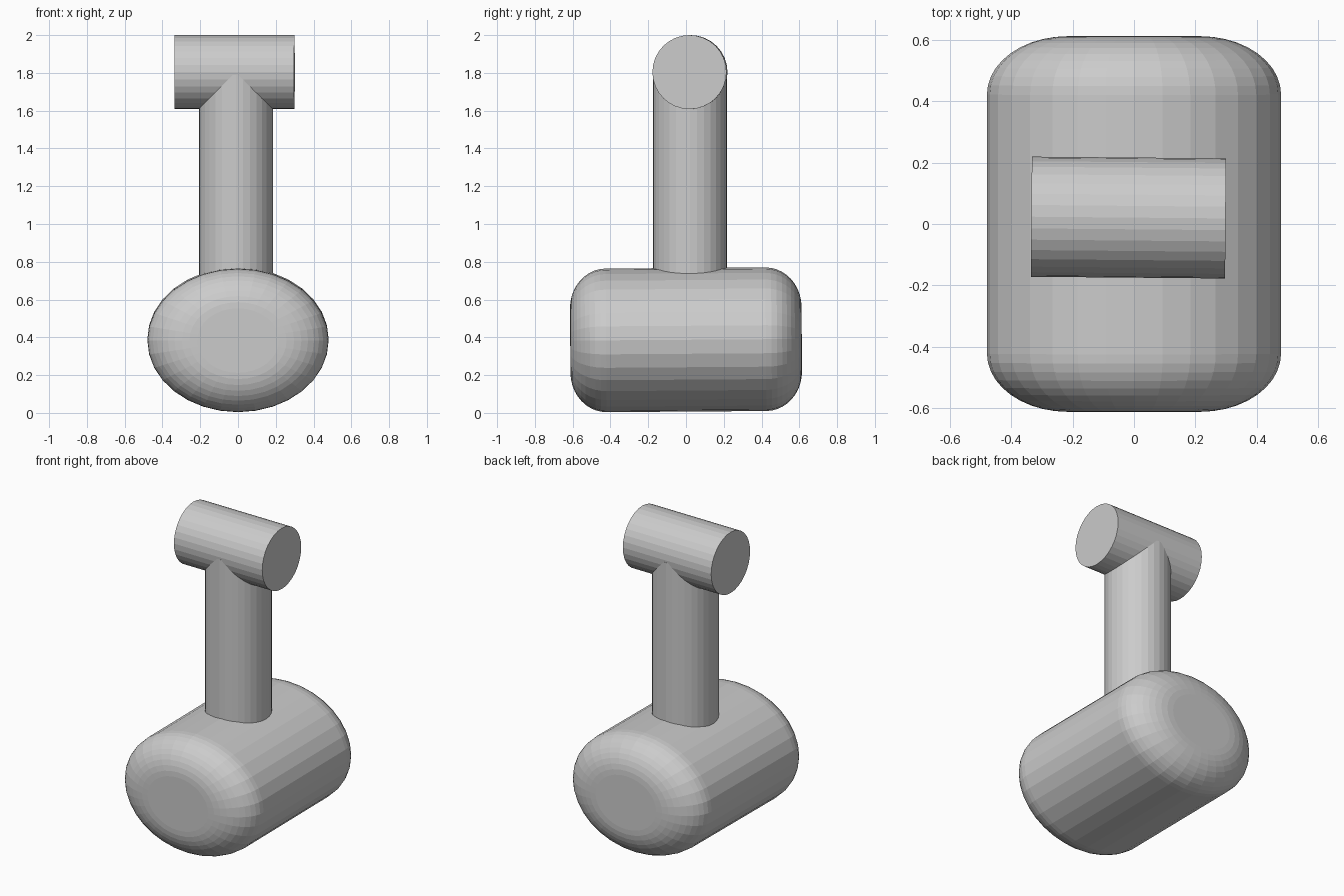
import bpy, bmesh
from math import sin, cos, pi, radians
from mathutils import Matrix

cube = bpy.data.objects.get("Cube")
if cube:
    bpy.data.objects.remove(cube, do_unlink=True)

grey = bpy.data.materials.new("plain grey")
grey.use_nodes = True
colour = (0.6, 0.6, 0.6, 1)
grey.diffuse_color = colour
grey.node_tree.nodes["Principled BSDF"].inputs["Base Color"].default_value = colour

SIDES = 32


def lathe(name, profile, location, rotation, scale=(1, 1, 1)):
    """Flat-faced solid of (radius, height) rings around its own z axis."""
    bm = bmesh.new()
    rings = [[bm.verts.new((r * cos(2 * pi * i / SIDES), r * sin(2 * pi * i / SIDES), h))
              for i in range(SIDES)] for r, h in profile]
    for low, high in zip(rings, rings[1:]):
        for i in range(SIDES):
            j = (i + 1) % SIDES
            bm.faces.new((low[i], low[j], high[j], high[i]))
    bm.faces.new(rings[0][::-1])
    bm.faces.new(rings[-1])
    bmesh.ops.transform(bm, matrix=Matrix.Diagonal((*scale, 1)), verts=bm.verts)
    mesh = bpy.data.meshes.new(name)
    bm.to_mesh(mesh)
    bm.free()
    mesh.materials.append(grey)
    obj = bpy.data.objects.new(name, mesh)
    obj.location = location
    obj.rotation_euler = [radians(a) for a in rotation]
    bpy.context.collection.objects.link(obj)
    return obj


# Rounded oval head, lying front to back with a very slight tilt
STEPS, CAP, BEVEL, HALF = 10, 0.45, 0.19, 0.613
arc = [(CAP + (1 - CAP) * sin(pi / 2 * k / STEPS),
        HALF - BEVEL + BEVEL * cos(pi / 2 * k / STEPS)) for k in range(STEPS + 1)]
head_profile = [(r, -h) for r, h in arc] + arc[::-1]
lathe("rounded_head", head_profile, (0, 0, 0.387), (90.4, 0, 0), (0.48, 0.38, 1))

# Upright handle, its foot sunk into the head and its top inside the grip
lathe("handle", [(0.196, 0.5), (0.196, 1.79)], (-0.011, 0.021, 0), (0, 0, 0))

# Crosswise grip
lathe("cross_grip", [(0.196, -0.317), (0.196, 0.317)], (-0.018, 0.021, 1.804), (0, 90, -0.5))
